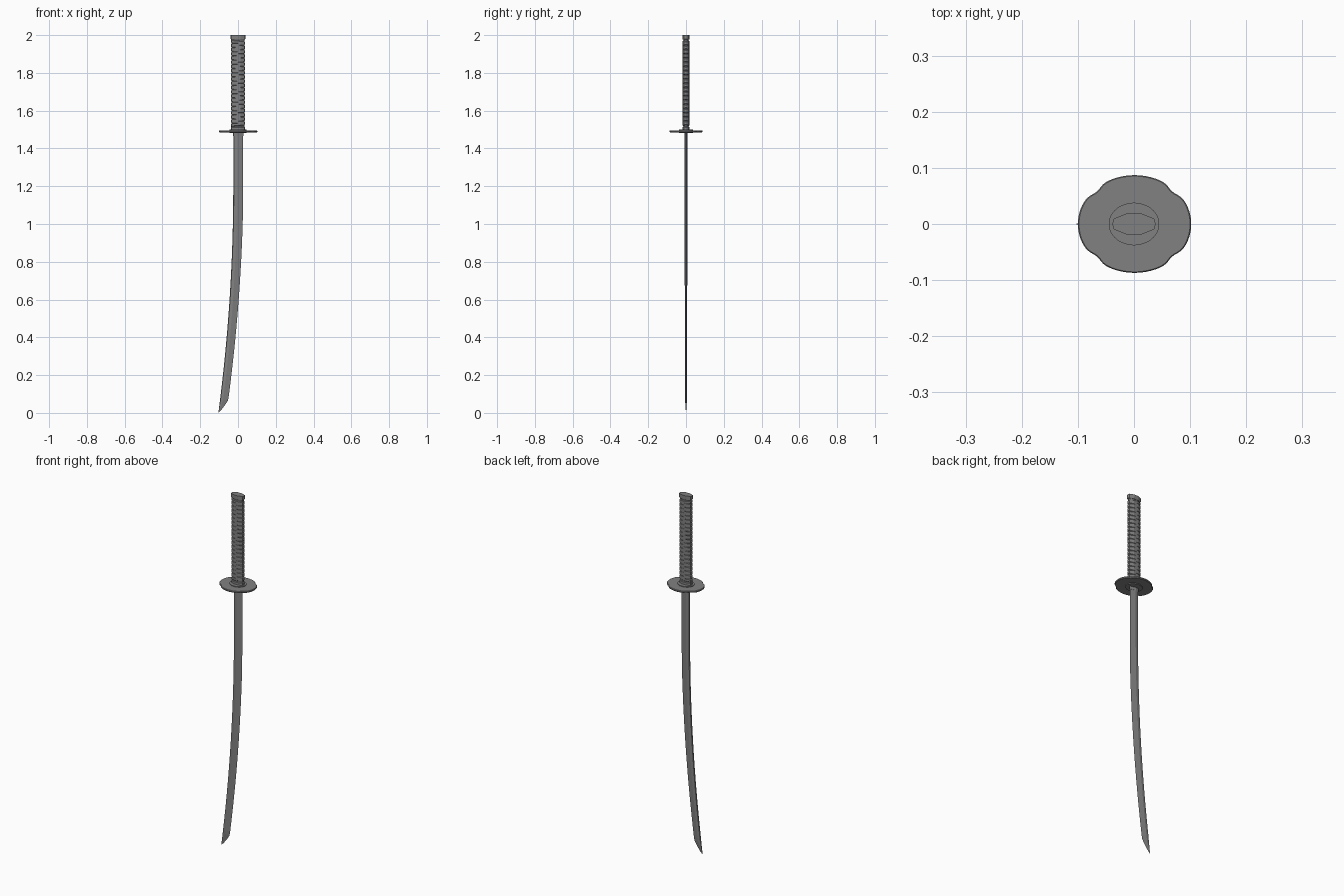
import bpy, bmesh, math
from math import sin, cos, pi

if "Cube" in bpy.data.objects:
    bpy.data.objects.remove(bpy.data.objects["Cube"])

dark = bpy.data.materials.new("dark_steel")
dark.diffuse_color = (.22, .22, .22, 1)
dark.use_nodes = True
dark.node_tree.nodes["Principled BSDF"].inputs["Base Color"].default_value = dark.diffuse_color


def make(name, verts, faces, smooth=None):
    me = bpy.data.meshes.new(name)
    me.from_pydata(verts, [], faces)
    bm = bmesh.new()
    bm.from_mesh(me)
    bmesh.ops.remove_doubles(bm, verts=bm.verts, dist=1e-6)
    bmesh.ops.recalc_face_normals(bm, faces=bm.faces)
    bm.to_mesh(me)
    bm.free()
    me.materials.append(dark)
    ob = bpy.data.objects.new(name, me)
    bpy.context.collection.objects.link(ob)
    if smooth:
        bpy.ops.object.select_all(action='DESELECT')
        ob.select_set(True)
        bpy.context.view_layer.objects.active = ob
        bpy.ops.object.shade_smooth_by_angle(angle=math.radians(smooth))
    return ob


def loft(name, rings, smooth=None):
    """Skin a list of equal-length closed rings and cap both ends."""
    n = len(rings[0])
    verts = [p for r in rings for p in r]
    faces = []
    for i in range(len(rings) - 1):
        for j in range(n):
            k = (j + 1) % n
            faces.append((i*n + j, i*n + k, (i+1)*n + k, (i+1)*n + j))
    faces += [tuple(range(n)), tuple((len(rings)-1)*n + j for j in range(n))]
    return make(name, verts, faces, smooth)


# Ten-sided grip section, as unit corners
HALF = [(1, 0), (.93, .52), (.36, 1), (-.36, 1), (-.93, .52)]
UNIT = HALF + [(-x, -y) for x, y in HALF]


def grip(u, a, b, z):
    """Point on the grip section; u counts corners, fractions interpolate."""
    i, f = math.floor(u), u - math.floor(u)
    (x0, y0), (x1, y1) = UNIT[i % 10], UNIT[(i + 1) % 10]
    return (a * (x0 + (x1-x0)*f), b * (y0 + (y1-y0)*f), z)


def spine(z):
    return -.025 - .079 * (max(0, 1.2 - z) / 1.2) ** 2


def section(sx, sz, ex, ez, th):
    """Blade section: peaked spine, ridge on both flats, sharp edge."""
    out = []
    for f, y in ((0, 0), (.06, .72), (.38, 1), (1, 0), (.38, -1), (.06, -.72)):
        out.append((sx + (ex-sx)*f, y*th, sz + (ez-sz)*f))
    return out


# Blade, straight below the guard and sweeping back to the tip
rings = []
for i in range(29):
    z = 1.49 - (1.49 - .09) * i / 28
    w = .043 + .009 * min(1, z)
    rings.append(section(spine(z), z, spine(z) + w, z, .0072 - .001 * i / 28))
rings.append(section(spine(.072), .072, -.053, .066, .0052))
for f in (.35, .7, 1):
    sz = .072 * (1 - f)
    ex = -.053 - .051 * f
    ez = .066 * (1 - f) - .005 * sin(pi * f)
    rings.append(section(spine(sz), sz, ex, max(ez, 0), .0052 * (1 - f)))
loft("blade", rings)

# Blade collar under the guard
loft("blade_collar", [section(-.0265, z, .0285, z, t)
                      for z, t in ((1.465, .0078), (1.49, .0095))])


# Four-lobed guard with softened rim
def guard_ring(s, z):
    pts = []
    for i in range(96):
        t = 2 * pi * i / 96
        d = (t % (pi/2)) - pi/4
        r = s * (1 - .06 * math.exp(-(d / .16) ** 2))
        pts.append((.001 + .101 * r * cos(t), .087 * r * sin(t), z))
    return pts


loft("guard", [guard_ring(s, z) for s, z in
               ((.98, 1.485), (1, 1.487), (1, 1.493), (.98, 1.495))])

# Oval washers on both sides of the guard
for nm, z0, z1 in (("lower_washer", 1.481, 1.486), ("upper_washer", 1.494, 1.499)):
    loft(nm, [[(.045*cos(2*pi*i/48), .038*sin(2*pi*i/48), z) for i in range(48)]
              for z in (z0, z1)], 35)


# Handle core, collar and pommel share the grip section
def grip_part(name, profile):
    loft(name, [[grip(i, a, b, z) for i in range(10)] for a, b, z in profile])


grip_part("handle_core", ((.034, .0145, 1.495), (.034, .0145, 1.98)))
grip_part("handle_collar", ((.037, .018, 1.497), (.037, .018, 1.512),
                            (.034, .015, 1.515)))
grip_part("pommel", ((.036, .0165, 1.976), (.0385, .0185, 1.979),
                     (.0385, .0185, 2.0)))

# Crossing cord wraps: two opposed flat ribbons wound up the handle
TURNS, STEPS, Z0, Z1 = 20, 20, 1.522, 1.968
for name, direction in (("cord_wrap_a", 1), ("cord_wrap_b", -1)):
    rings = []
    for i in range(TURNS * STEPS + 1):
        u = 5 + direction * 10 * i / STEPS
        z = Z0 + (Z1 - Z0) * i / (TURNS * STEPS)
        rings.append([grip(u, .034 + o, .014 + o, z + dz) for dz, o in
                      ((-.009, 0), (-.0055, .004), (.0055, .004), (.009, 0))])
    loft(name, rings)
